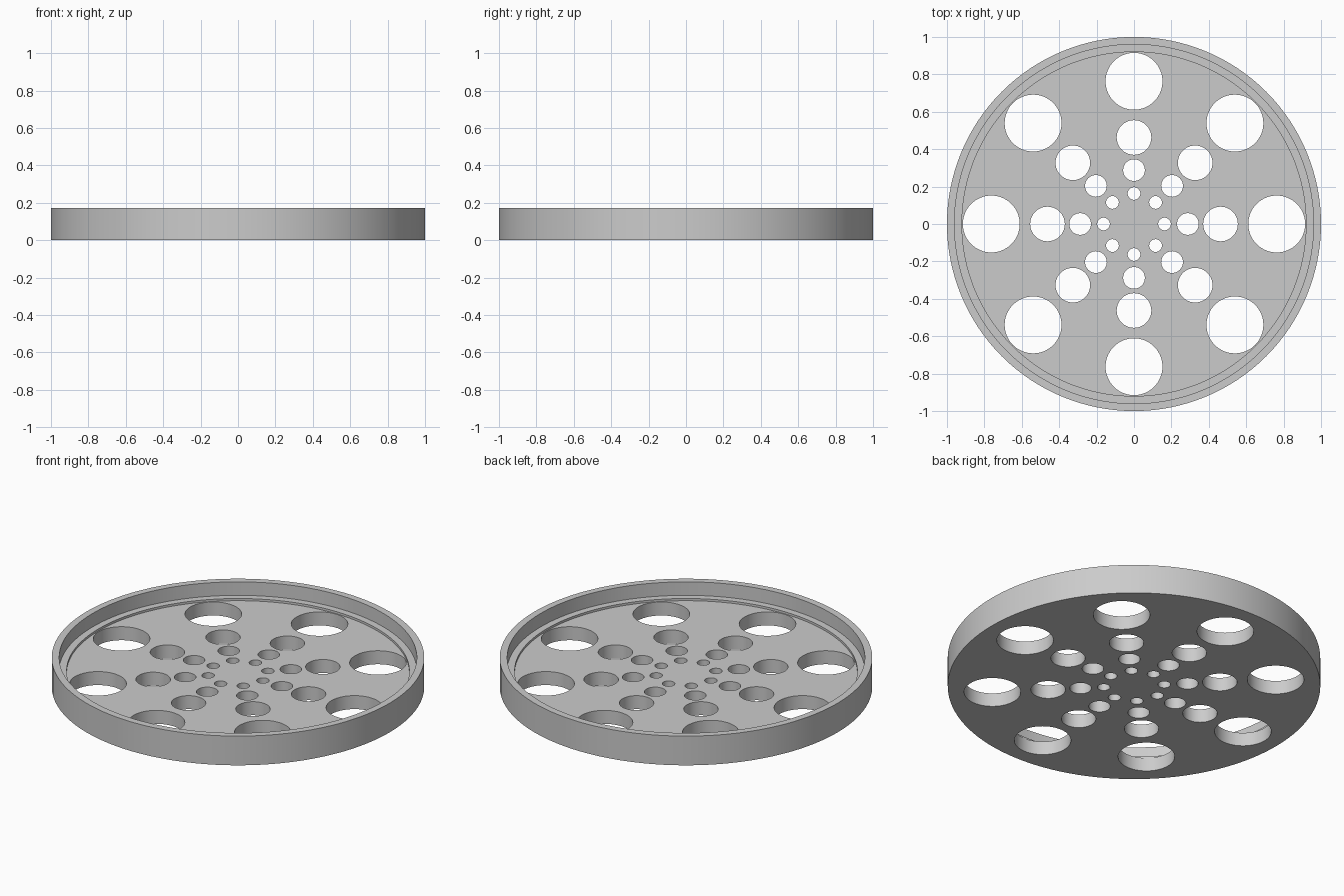
import bpy, bmesh, math
from mathutils import Matrix, Vector

if "Cube" in bpy.data.objects:
    bpy.data.objects.remove(bpy.data.objects["Cube"], do_unlink=True)


def new_object(name, bm):
    bmesh.ops.recalc_face_normals(bm, faces=bm.faces)
    mesh = bpy.data.meshes.new(name)
    bm.to_mesh(mesh)
    bm.free()
    obj = bpy.data.objects.new(name, mesh)
    bpy.context.collection.objects.link(obj)
    return obj


grey = bpy.data.materials.new("light grey")
grey.use_nodes = True
colour = (0.6, 0.6, 0.6, 1)
grey.diffuse_color = colour
grey.node_tree.nodes["Principled BSDF"].inputs["Base Color"].default_value = colour

# Dish: revolved section with a raised rim and a small stepped ledge
section = [(0, 0), (1, 0), (1, 0.173), (0.96, 0.173), (0.96, 0.093),
           (0.92, 0.093), (0.92, 0.08), (0, 0.08)]
bm = bmesh.new()
verts = [bm.verts.new((r, 0, z)) for r, z in section]
edges = [bm.edges.new(pair) for pair in zip(verts, verts[1:])]
bmesh.ops.spin(bm, geom=verts + edges, cent=(0, 0, 0), axis=(0, 0, 1),
               angle=math.tau, steps=128, use_duplicate=False)
bmesh.ops.remove_doubles(bm, verts=bm.verts, dist=0.0001)
# Merge the flat floor and underside into single faces
centre = [v for v in bm.verts if v.co.xy.length < 0.001]
bmesh.ops.dissolve_verts(bm, verts=centre)
dish = new_object("perforated_dish", bm)
dish.data.materials.append(grey)

# Hole cutters: eight spokes of four holes growing outwards
bm = bmesh.new()
for spoke in range(8):
    turn = Matrix.Rotation(spoke * math.tau / 8, 4, 'Z')
    for distance, radius in [(0.163, 0.034), (0.288, 0.058),
                             (0.4625, 0.0925), (0.763, 0.152)]:
        place = turn @ Matrix.Translation(Vector((distance, 0, 0.04)))
        bmesh.ops.create_cone(bm, cap_ends=True, segments=64, radius1=radius,
                              radius2=radius, depth=0.3, matrix=place)
cutter = new_object("hole_cutter", bm)
cutter.data.materials.append(grey)
cutter.hide_render = True

cut = dish.modifiers.new("holes", 'BOOLEAN')
cut.operation = 'DIFFERENCE'
cut.solver = 'EXACT'
cut.object = cutter

bpy.ops.object.select_all(action='DESELECT')
dish.select_set(True)
bpy.context.view_layer.objects.active = dish
bpy.ops.object.modifier_apply(modifier=cut.name)
bpy.data.objects.remove(cutter, do_unlink=True)
bpy.ops.object.shade_smooth_by_angle(angle=math.radians(30))
